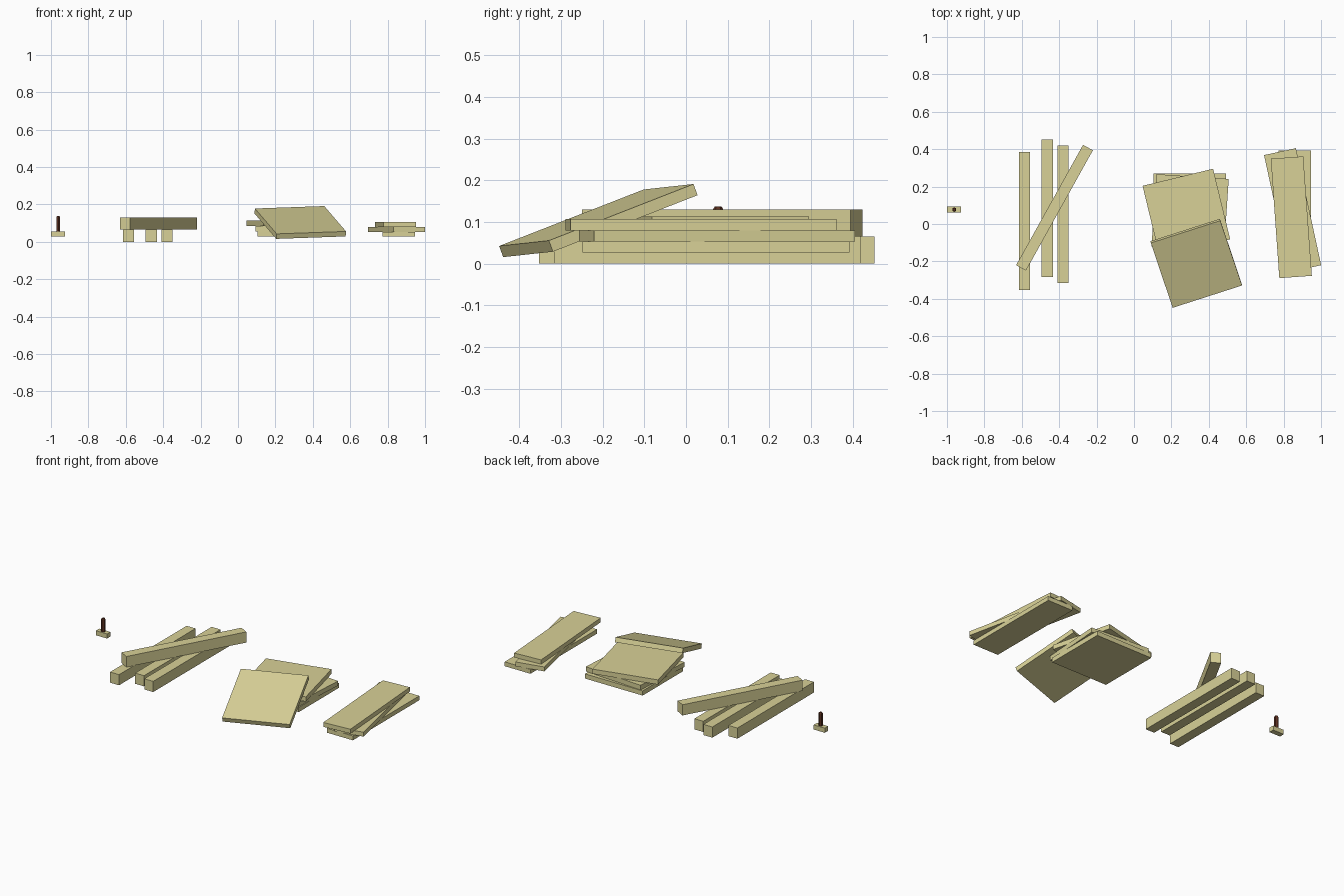
import bpy, bmesh
from math import radians, pi
from mathutils import Matrix, Vector

if "Cube" in bpy.data.objects:
    bpy.data.objects.remove(bpy.data.objects["Cube"])


def material(name, rgb):
    m = bpy.data.materials.new(name)
    m.diffuse_color = (*rgb, 1)
    m.use_nodes = True
    m.node_tree.nodes["Principled BSDF"].inputs["Base Color"].default_value = m.diffuse_color
    return m


wood = material("pale_wood", (0.69, 0.64, 0.31))
dark = material("dark_brown", (0.10, 0.028, 0.014))


def add_object(name, bm, mat, matrix):
    mesh = bpy.data.meshes.new(name)
    bm.to_mesh(mesh)
    bm.free()
    mesh.materials.append(mat)
    ob = bpy.data.objects.new(name, mesh)
    ob.matrix_world = matrix
    bpy.context.collection.objects.link(ob)
    return ob


def plank(name, size, matrix, mat=wood):
    bm = bmesh.new()
    bmesh.ops.create_cube(bm, size=1)
    bmesh.ops.scale(bm, vec=size, verts=bm.verts)
    return add_object(name, bm, mat, matrix)


def lying(name, size, x, y, z0, turn=0):
    """Flat plank with its underside at z0, turned about z."""
    loc = Matrix.Translation((x, y, z0 + size[2] / 2))
    return plank(name, size, loc @ Matrix.Rotation(radians(turn), 4, 'Z'))


# Square beams: three on the ground, one laid across
beam = (0.06, 0.736, 0.065)
for i, (x, y, z, turn) in enumerate([(-0.585, 0.016, 0, 0), (-0.464, 0.084, 0, 0),
                                     (-0.38, 0.052, 0, 0), (-0.425, 0.087, 0.065, -29.1)]):
    lying(f"beam_{i + 1}", beam, x, y, z, turn)

# Stack of narrow boards
narrow = (0.174, 0.64, 0.0265)
for i, (x, y, turn) in enumerate([(0.86, 0.072, 0), (0.848, 0.074, 12.2), (0.841, 0.036, 4.1)]):
    lying(f"narrow_board_{i + 1}", narrow, x, y, 0.027 + i * 0.0265, turn)

# Stack of square panels
panel = (0.388, 0.388, 0.0285)
for i, (x, y, turn) in enumerate([(0.297, 0.076, 0), (0.3, 0.06, -3.8), (0.28, 0.061, 13.6)]):
    lying(f"panel_{i + 1}", panel, x, y, 0.027 + i * 0.0285, turn)

# Panel leaning on the stack, placed by its edge directions
u = Vector((0.37, 0.119, 0.013)).normalized()
n = u.cross(Vector((-0.112, 0.349, 0.136))).normalized()
v = n.cross(u)
centre = Vector((0.334, -0.215, 0.1165)) - n * 0.0142
basis = Matrix((u, v, n)).transposed().to_4x4()
plank("leaning_panel", (0.39, 0.39, 0.0285), Matrix.Translation(centre) @ basis)

# Small block with an upright six-sided peg, chamfered at the top
lying("small_block", (0.075, 0.032, 0.028), -0.9625, 0.077, 0.028)
bm = bmesh.new()
rings = []
for z, r in [(0.05, 0.012), (0.131, 0.012), (0.137, 0.008)]:
    rings.append([bm.verts.new(Matrix.Rotation(k * pi / 3, 3, 'Z') @ Vector((0, r, z)))
                  for k in range(6)])
for a, b in zip(rings, rings[1:]):
    for k in range(6):
        j = (k + 1) % 6
        bm.faces.new((a[k], a[j], b[j], b[k]))
bm.faces.new(rings[0][::-1])
bm.faces.new(rings[-1])
add_object("peg", bm, dark, Matrix.Translation((-0.961, 0.077, 0)))
